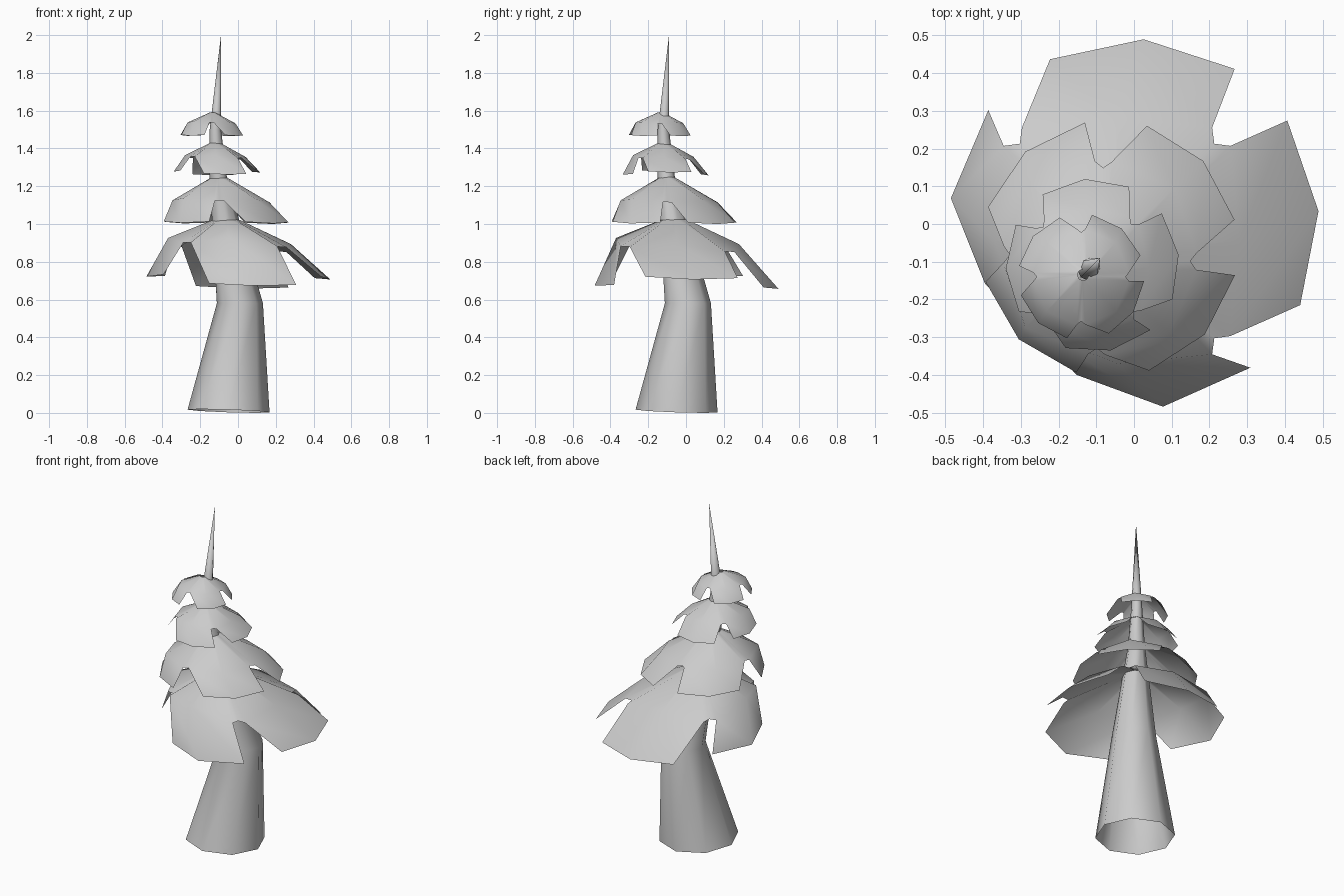
import bpy
import bmesh
from math import cos, sin, radians, pi

cube = bpy.data.objects.get("Cube")
if cube:
    bpy.data.objects.remove(cube, do_unlink=True)

grey = bpy.data.materials.new("plain grey")
grey.use_nodes = True
colour = (0.6, 0.6, 0.6, 1)
grey.diffuse_color = colour
grey.node_tree.nodes["Principled BSDF"].inputs["Base Color"].default_value = colour


def finish(name, bm, angle):
    """Turn a bmesh into a smooth shaded object."""
    bmesh.ops.recalc_face_normals(bm, faces=bm.faces)
    mesh = bpy.data.meshes.new(name)
    bm.to_mesh(mesh)
    bm.free()
    mesh.materials.append(grey)
    for face in mesh.polygons:
        face.use_smooth = True
    mesh.set_sharp_from_angle(angle=radians(angle))
    obj = bpy.data.objects.new(name, mesh)
    bpy.context.collection.objects.link(obj)


def point(bm, centre, radius, angle, z, tilt=0, squeeze=0):
    """Vertex on a ring centred on the diagonal x = y, pulled in at its front right."""
    radius *= 1 - squeeze * max(0, cos(2 * (angle - radians(225)))) * (cos(angle) < 0 and sin(angle) < 0)
    dx, dy = radius * cos(angle), radius * sin(angle)
    return bm.verts.new((centre + dx, centre + dy, z - tilt * (dx + dy)))


# Bent, tapering trunk with an open foot: centre offset, radius, height, tilt
def build_trunk(stations, tip, sides=8):
    bm = bmesh.new()
    rings = [[point(bm, c, r, 2 * pi * i / sides, z, tilt) for i in range(sides)]
             for c, r, z, tilt in stations]
    top = bm.verts.new(tip)
    for low, high in zip(rings, rings[1:]):
        for i in range(sides):
            j = (i + 1) % sides
            bm.faces.new((low[i], low[j], high[j], high[i]))
    for i in range(sides):
        bm.faces.new((rings[-1][i], rings[-1][(i + 1) % sides], top))
    finish("trunk", bm, 50)


# Drooping skirt of four broad lobes, separated by notches
def build_skirt(name, apex, shoulder, notch, tips, headings, tilt, turn, lift=0, squeeze=0):
    bm = bmesh.new()
    ac, ar, az = apex
    mc, mr, mz = shoulder
    nr, nz = notch
    tc, tr, tz = tips
    inner, middle = [], []
    for k, heading in enumerate(headings):
        base = radians(turn + 90 * k)
        steps = [(-40, nr, nz), (0, mr, mz), (40, nr, nz), (45, nr * 0.93, nz)]
        lobe = []
        for step, r, z in steps:
            a = base + radians(step)
            inner.append(point(bm, ac, ar, a, az))
            lobe.append(point(bm, mc, r, a, z, tilt, squeeze))
        middle += lobe
        # Side lobes sit higher than the front and back ones
        z = tz + lift * cos(2 * radians(heading))
        edge = [point(bm, tc, tr, radians(heading + d), z - (0.02 * tr if d == 0 else 0),
                      tilt / 3, squeeze) for d in (-30, 0, 30)]
        for i in range(2):
            bm.faces.new((lobe[i], edge[i], edge[i + 1], lobe[i + 1]))
    count = len(middle)
    for i in range(count):
        j = (i + 1) % count
        bm.faces.new((inner[i], middle[i], middle[j], inner[j]))
    finish(name, bm, 60)


build_trunk([(-0.05, 0.217, 0.01, 0.033), (0.01, 0.122, 0.58, 0),
             (-0.105, 0.046, 1.25, 0), (-0.12, 0.03, 1.5, 0)], (-0.09, -0.09, 2))

build_skirt("bottom_skirt", (-0.06, 0.04, 1.035), (-0.045, 0.325, 0.91), (0.392, 0.88),
            (0, 0.49, 0.7), (4, 87, 172, 279), 0.05, 0, 0.025, 0.19)
build_skirt("lower_skirt", (-0.1, 0.035, 1.25), (-0.09, 0.27, 1.13), (0.257, 1.12),
            (-0.065, 0.34, 1.01), (43, 131, 225, 318), 0.02, 43)
build_skirt("upper_skirt", (-0.12, 0.025, 1.43), (-0.12, 0.16, 1.36), (0.177, 1.35),
            (-0.11, 0.23, 1.272), (7, 95, 182, 282), 0.03, 2, 0.008)
build_skirt("top_skirt", (-0.135, 0.015, 1.59), (-0.14, 0.13, 1.54), (0.127, 1.535),
            (-0.14, 0.167, 1.47), (50, 140, 227, 326), 0.02, 45)
